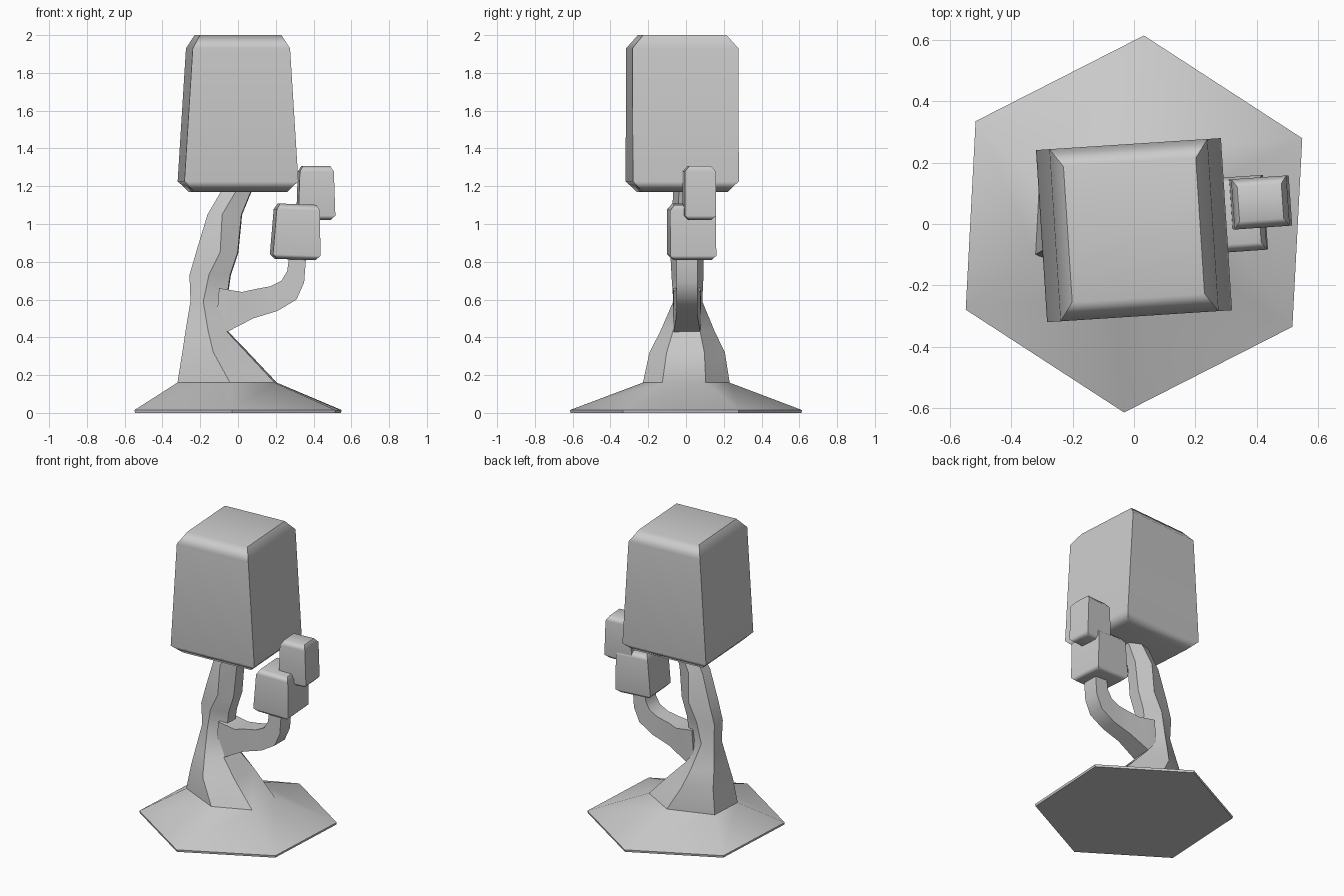
import bpy, bmesh, math
from mathutils import Matrix, Vector

if "Cube" in bpy.data.objects:
    bpy.data.objects.remove(bpy.data.objects["Cube"])


def loft(name, rings, smooth_angle, weighted=False):
    """Skin a list of equal-length point rings and cap both ends."""
    bm = bmesh.new()
    loops = [[bm.verts.new(p) for p in ring] for ring in rings]
    n = len(loops[0])
    for a, b in zip(loops, loops[1:]):
        for i in range(n):
            j = (i + 1) % n
            bm.faces.new((a[i], a[j], b[j], b[i]))
    bm.faces.new(loops[0][::-1])
    bm.faces.new(loops[-1])
    bmesh.ops.recalc_face_normals(bm, faces=bm.faces)
    mesh = bpy.data.meshes.new(name)
    bm.to_mesh(mesh)
    bm.free()
    ob = bpy.data.objects.new(name, mesh)
    bpy.context.collection.objects.link(ob)
    bpy.ops.object.select_all(action='DESELECT')
    ob.select_set(True)
    bpy.context.view_layer.objects.active = ob
    bpy.ops.object.shade_smooth_by_angle(angle=math.radians(smooth_angle))
    if weighted:
        mod = ob.modifiers.new("weighted", 'WEIGHTED_NORMAL')
        mod.keep_sharp = True
    return ob


def foliage(name, cx, cy, z0, z1, hx0, hx1, hy, bevel, turn, tilt=0):
    """Tapered block with chamfered top and bottom rims."""
    zc = (z0 + z1) / 2
    h = (z1 - z0) / 2
    m = (Matrix.Translation((cx, cy, zc)) @ Matrix.Rotation(math.radians(turn), 4, 'Z')
         @ Matrix.Rotation(math.radians(tilt), 4, 'Y'))
    levels = [(-h, hx0 - bevel * .8, hy - bevel * .8), (-h + bevel * .8, hx0, hy),
              (h - bevel, hx1, hy), (h, hx1 - bevel * .6, hy - bevel * .85)]
    rings = [[m @ Vector((sx * hx, sy * y, z))
              for sx, sy in ((-1, -1), (1, -1), (1, 1), (-1, 1))]
             for z, hx, y in levels]
    return loft(name, rings, 50, True)


# Trunk with flared root mound: z, left x, right x, front x, half depth
trunk_levels = [
    (0.00, -0.53, 0.53, 0.00, 0.612),
    (0.015, -0.533, 0.533, 0.00, 0.615),
    (0.16, -0.315, 0.20, -0.03, 0.23),
    (0.32, -0.29, 0.05, -0.12, 0.20),
    (0.43, -0.275, -0.055, -0.15, 0.145),
    (0.59, -0.25, -0.06, -0.18, 0.077),
    (0.73, -0.255, -0.04, -0.15, 0.085),
    (0.85, -0.22, 0.00, -0.09, 0.088),
    (1.05, -0.16, 0.02, -0.08, 0.078),
    (1.22, -0.06, 0.09, 0.02, 0.065),
]
turn = Matrix.Rotation(math.radians(-3), 3, 'Z')
trunk_rings = []
for z, xl, xr, xf, d in trunk_levels:
    ring = [(xf, -d), (xr, -d / 2), (xr, d / 2), (xf, d), (xl, d / 2), (xl, -d / 2)]
    trunk_rings.append([turn @ Vector((x, y, z)) for x, y in ring])
loft("trunk", trunk_rings, 40)

# Side branch: lower edge and upper edge of the curve, half depth
branch_levels = [
    (-0.12, 0.41, -0.10, 0.66, 0.075),
    (-0.055, 0.43, 0.02, 0.64, 0.07),
    (0.08, 0.50, 0.09, 0.655, 0.058),
    (0.21, 0.54, 0.17, 0.67, 0.055),
    (0.31, 0.60, 0.23, 0.70, 0.055),
    (0.35, 0.69, 0.26, 0.75, 0.055),
    (0.36, 0.82, 0.27, 0.82, 0.055),
    (0.36, 0.90, 0.27, 0.90, 0.055),
]
loft("branch", [[(x0, 0.005 - d, z0), (x0, 0.005 + d, z0),
                 (x1, 0.005 + d, z1), (x1, 0.005 - d, z1)]
                for x0, z0, x1, z1, d in branch_levels], 40)

# Foliage blocks
foliage("main_foliage", 0.0, -0.02, 1.17, 2.0, 0.302, 0.258, 0.281, 0.07, 3.7)
foliage("lower_foliage", 0.307, 0.03, 0.812, 1.105, 0.126, 0.114, 0.122, 0.03, 4, 2)
foliage("upper_foliage", 0.412, 0.07, 1.02, 1.308, 0.098, 0.09, 0.082, 0.03, 4)
